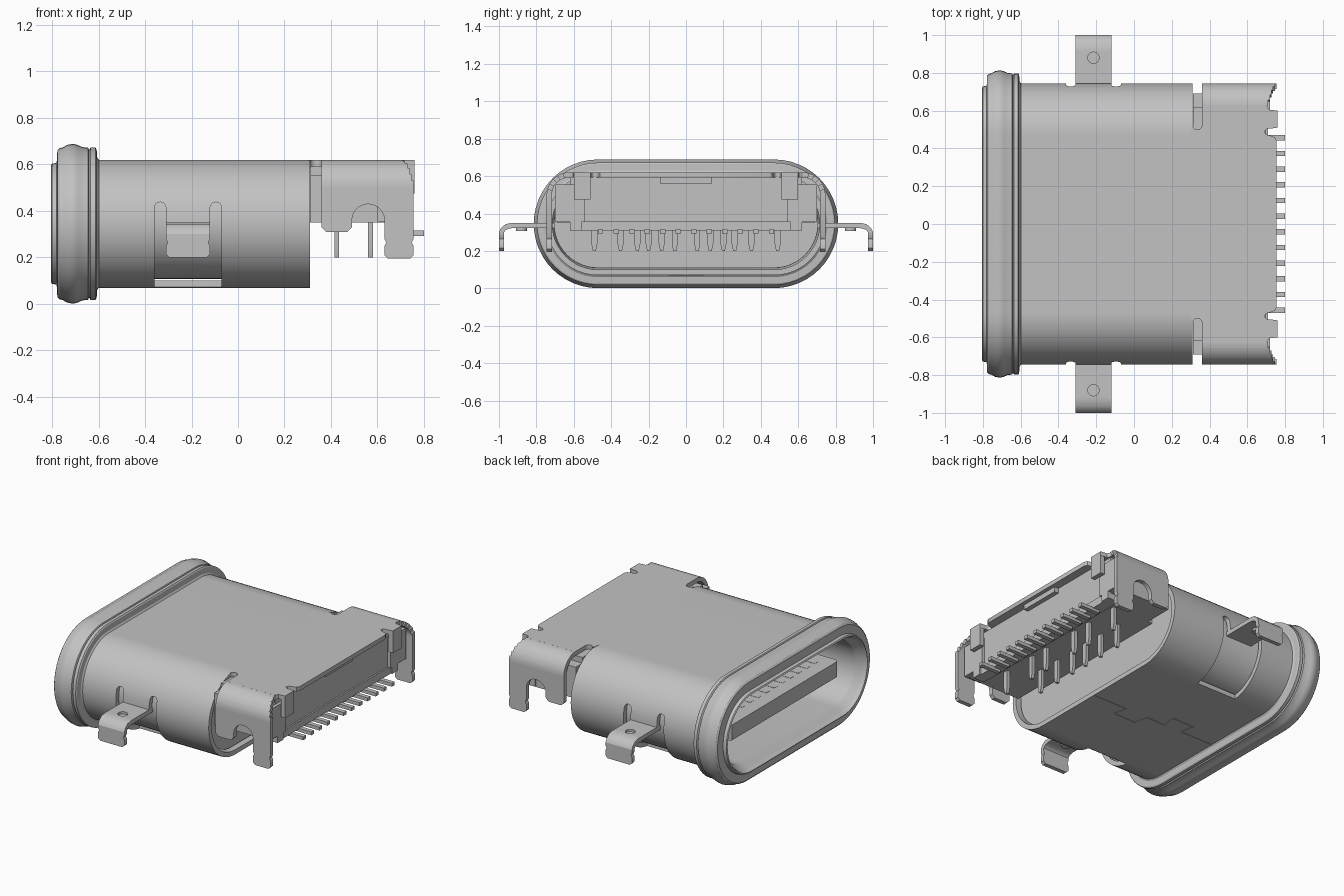
import bpy, bmesh
from math import sin, cos, pi, radians

cube = bpy.data.objects.get("Cube")
if cube:
    bpy.data.objects.remove(cube)

metal = bpy.data.materials.new("plain grey")
metal.use_nodes = True
GREY = (0.54, 0.54, 0.54, 1)
metal.diffuse_color = GREY
metal.node_tree.nodes["Principled BSDF"].inputs["Base Color"].default_value = GREY

FLAT, MID = 0.47, 0.345   # half length of the straight part, centre height


def finish(name, bm):
    bmesh.ops.recalc_face_normals(bm, faces=bm.faces)
    mesh = bpy.data.meshes.new(name)
    bm.to_mesh(mesh)
    bm.free()
    mesh.materials.append(metal)
    ob = bpy.data.objects.new(name, mesh)
    bpy.context.collection.objects.link(ob)
    activate(ob)
    bpy.ops.object.shade_smooth_by_angle(angle=radians(32))
    return ob


def activate(ob):
    bpy.ops.object.select_all(action='DESELECT')
    ob.select_set(True)
    bpy.context.view_layer.objects.active = ob


def loft(name, profile, hollow=True, n=24):
    """Sweep (x, radius) points round a capsule-shaped path."""
    bm = bmesh.new()
    rings = []
    for x, r in profile:
        ring = []
        for side in (1, -1):
            for i in range(n + 1):
                a = pi * i / n - pi / 2 + (0 if side > 0 else pi)
                ring.append(bm.verts.new((x, side * FLAT + r * cos(a), MID + r * sin(a))))
        rings.append(ring)
    count = len(rings[0])
    pairs = list(zip(rings, rings[1:])) + ([(rings[-1], rings[0])] if hollow else [])
    for a, b in pairs:
        for i in range(count):
            j = (i + 1) % count
            bm.faces.new((a[i], a[j], b[j], b[i]))
    if not hollow:
        bm.faces.new(rings[0])
        bm.faces.new(rings[-1])
    return finish(name, bm)


def prism(name, pts, axis, lo, hi, side=1):
    """Extrude a 2D outline along an axis; side mirrors it in y."""
    def place(p, d):
        x, y, z = {'x': (d, *p), 'y': (p[0], d, p[1]), 'z': (*p, d)}[axis]
        return x, y * side, z
    bm = bmesh.new()
    a = [bm.verts.new(place(p, lo)) for p in pts]
    b = [bm.verts.new(place(p, hi)) for p in pts]
    bm.faces.new(a)
    bm.faces.new(b)
    for i in range(len(a)):
        j = (i + 1) % len(a)
        bm.faces.new((a[i], a[j], b[j], b[i]))
    return finish(name, bm)


def box(name, x0, x1, y0, y1, z0, z1, side=1):
    return prism(name, [(x0, y0), (x1, y0), (x1, y1), (x0, y1)], 'z', z0, z1, side)


def arc(cx, cy, r, a0, a1, n=10):
    return [(cx + r * cos(radians(a0 + (a1 - a0) * i / n)),
             cy + r * sin(radians(a0 + (a1 - a0) * i / n))) for i in range(n + 1)]


def cut(ob, cutter):
    cutter.hide_render = True
    mod = ob.modifiers.new("cut", 'BOOLEAN')
    mod.operation = 'DIFFERENCE'
    mod.solver = 'EXACT'
    mod.object = cutter
    activate(ob)
    bpy.ops.object.modifier_apply(modifier=mod.name)
    bpy.data.objects.remove(cutter)
    bpy.ops.object.shade_smooth_by_angle(angle=radians(32))


def even_shading(ob):
    mod = ob.modifiers.new("even shading", 'WEIGHTED_NORMAL')
    mod.keep_sharp = True


# Sealing ring round the mouth
loft("seal_ring", [(-.805, .25), (-.80, .258), (-.78, .262), (-.777, .315), (-.768, .325),
                   (-.755, .328), (-.735, .339), (-.71, .344), (-.69, .339), (-.67, .33),
                   (-.645, .327), (-.641, .318), (-.634, .327), (-.613, .327), (-.608, .32),
                   (-.606, .285), (-.595, .27), (-.75, .236), (-.79, .24)])

# Outer shell with a window for each mounting tab, open down to the underside
stations = (-.77, -.37, -.335, -.215, -.095, -.06, .31)
shell = loft("outer_shell", [(x, .275) for x in stations] +
             [(x, .245) for x in reversed(stations)])
window = ([(-.36, .05), (-.07, .05)] + arc(-.095, .413, .025, 0, 180) +
          [(-.12, .35), (-.31, .35)] + arc(-.335, .413, .025, 0, 180))
for s in (1, -1):
    cut(shell, prism("window_cutter", window, 'y', .5, .85, s))
even_shading(shell)

# Inner liner, rear wall and tongue
loft("inner_liner", [(-.80, .25), (-.76, .237), (.24, .237), (.24, .212), (-.74, .212)])
loft("inner_rear_wall", [(.18, .236), (.28, .236)], hollow=False)
prism("tongue", [(-.69, -.56), (-.71, -.54), (-.71, .54), (-.69, .56), (.2, .56), (.2, -.56)],
      'z', .295, .395)
for i in range(12):
    y = (i - 5.5) * .083
    for z in (.2935, .3935):
        box("tongue_contact", -.62, -.10, y - .016, y + .016, z, z + .003)
    # Rear solder pins
    box("rear_pin", .66, .80, y - .014, y + .014, .293, .315)

# Rear housing
box("housing_neck", .27, .32, -.5, .5, .35, .59)
box("rear_housing", .312, .70, -.62, .62, .35, .592)
box("housing_flanks", .312, .70, -.69, .69, .35, .555)
box("rear_lower_bar", .637, .71, -.56, .56, .31, .36)
box("rear_key", .70, .73, -.14, .14, .56, .592)

# Downward pins in two staggered rows
for s in (1, -1):
    for x, spots in ((.425, (.06, .20, .35)), (.57, (.13, .26, .49))):
        for y in spots:
            prism("down_pin", [(y - .016, .36), (y + .016, .36), (y + .016, .24),
                               (y + .008, .2), (y - .008, .2), (y - .016, .24)],
                  'x', x - .01, x + .01, s)

# Top plate running back over the housing
half = ([(.30, .48), (.31, .525)] + arc(.335, .525, .025, 180, 360) +
        [(.36, .63), (.70, .63), (.715, .605), (.76, .60), (.76, .51), (.72, .505)] +
        arc(.71, .488, .017, 90, 270, 6) + [(.745, .46), (.755, .44)])
prism("top_plate", half + [(x, -y) for x, y in reversed(half)], 'z', .592, .62)

leg_outline = ([(.36, .5), (.36, .33), (.38, .31), (.47, .31), (.49, .33), (.49, .36)] +
               arc(.56, .36, .07, 180, 0) +
               [(.63, .28), (.638, .265), (.63, .25), (.63, .21), (.645, .195), (.74, .195),
                (.755, .21), (.755, .25), (.747, .265), (.755, .28), (.755, .5)])
foot_outline = [(-.31, .30), (-.31, .28), (-.302, .265), (-.31, .25), (-.31, .215), (-.295, .2),
                (-.135, .2), (-.12, .215), (-.12, .25), (-.128, .265), (-.12, .28), (-.12, .30)]
for s in (1, -1):
    # Folded edge, sloping back towards the top, and legs on each side
    for a in range(0, 90, 15):
        prism("folded_edge", arc(.625, .5, .12, a, a + 15, 3) + arc(.625, .5, .092, a + 15, a, 3),
              'x', .36, .755 - a * .0006, s)
    prism("rear_side_leg", leg_outline, 'y', .717, .745, s)
    # Locking tab and housing shoulder at the back
    box("locking_tab", .73, .76, .51, .60, .475, .618, s)
    box("housing_shoulder", .60, .72, .54, .70, .355, .555, s)
    box("housing_post", .64, .72, .56, .62, .31, .40, s)
    # Mounting tab with a dimple and a waisted foot
    tab = prism("mounting_tab", [(.70, .35), (.93, .35), (.965, .343), (.99, .322), (1, .30),
                                 (.973, .30), (.965, .31), (.95, .318), (.93, .322),
                                 (.70, .322)], 'x', -.31, -.12, s)
    cut(tab, prism("dimple_cutter", arc(-.215, .88, .03, 0, 342, 19), 'z', .335, .4, s))
    even_shading(tab)
    prism("mounting_foot", foot_outline, 'y', .973, 1, s)
    prism("dimple_bump", arc(-.215, .88, .03, 0, 342, 19), 'z', .306, .325, s)

# Interlocking seam under the shell
path = [(-.60, 0), (-.36, 0), (-.38, .09), (-.22, .09), (-.24, 0), (-.10, 0),
        (-.08, -.09), (.08, -.09), (.06, 0), (.31, 0)]
for (x0, y0), (x1, y1) in zip(path, path[1:]):
    w = .003
    dx, dy = (0, w) if y0 == y1 else (w, 0)
    prism("seam_line", [(x0 - dx, y0 - dy), (x1 - dx, y1 - dy), (x1 + dx, y1 + dy),
                        (x0 + dx, y0 + dy)], 'z', .068, .075)
